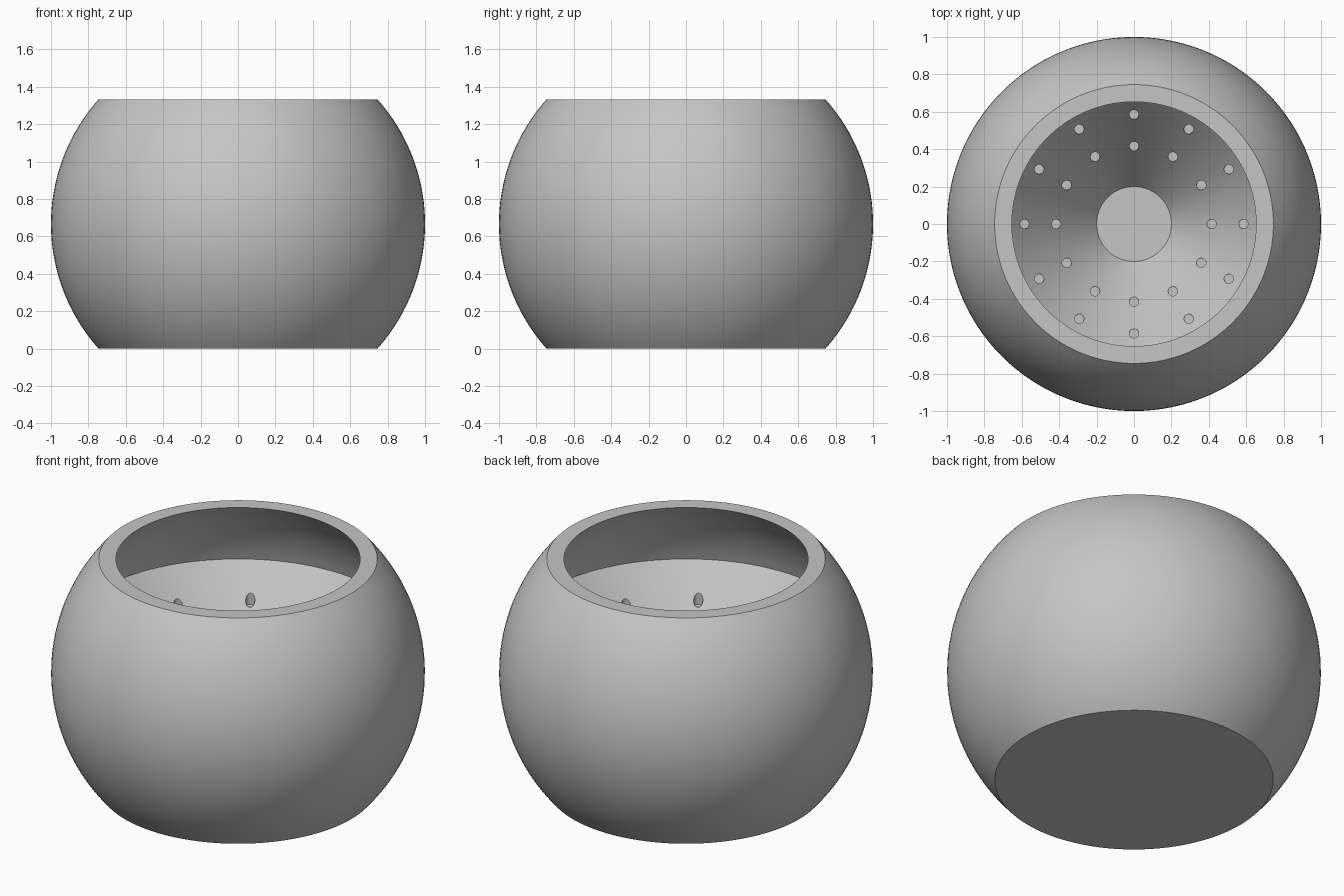
import bpy, bmesh
from math import pi, sin, cos, asin, sqrt
from mathutils import Matrix, Vector

if "Cube" in bpy.data.objects:
    bpy.data.objects.remove(bpy.data.objects["Cube"], do_unlink=True)

OUTER, INNER = 1.0, 14 / 15      # radii of the spherical shell
HALF = 2 / 3                     # half height, also the sphere's centre height
FLOOR_R, FLOOR_Z = 0.2, 0.067    # flat disc in the middle of the funnel
LEDGE_H = 0.248                  # funnel meets the shell this far above centre
LEDGE_R = sqrt(INNER**2 - LEDGE_H**2)
SLOPE = (HALF + LEDGE_H - FLOOR_Z) / (LEDGE_R - FLOOR_R)
HOLE_R = 0.025

grey = bpy.data.materials.new("plain grey")
grey.use_nodes = True
colour = (0.56, 0.56, 0.56, 1)
grey.diffuse_color = colour
grey.node_tree.nodes["Principled BSDF"].inputs["Base Color"].default_value = colour


def arc(radius, h0, h1, steps):
    """Sphere profile points between two heights measured from the centre."""
    a, b = asin(h0 / radius), asin(h1 / radius)
    angles = [a + (b - a) * i / steps for i in range(steps + 1)]
    return [(radius * cos(t), HALF + radius * sin(t)) for t in angles]


def add_object(name, bm):
    bmesh.ops.recalc_face_normals(bm, faces=bm.faces)
    mesh = bpy.data.meshes.new(name)
    bm.to_mesh(mesh)
    bm.free()
    mesh.materials.append(grey)
    obj = bpy.data.objects.new(name, mesh)
    bpy.context.collection.objects.link(obj)
    return obj


# Truncated sphere bowl with a funnel inside, turned from one profile
profile = [(0, 0)] + arc(OUTER, -HALF, HALF, 40) + arc(INNER, HALF, LEDGE_H, 14)
profile += [(FLOOR_R, FLOOR_Z), (0, FLOOR_Z)]
bm = bmesh.new()
verts = [bm.verts.new((r, 0, z)) for r, z in profile]
edges = [bm.edges.new(pair) for pair in zip(verts, verts[1:])]
bmesh.ops.spin(bm, geom=verts + edges, cent=(0, 0, 0), axis=(0, 0, 1),
               angle=2 * pi, steps=120)
bmesh.ops.remove_doubles(bm, verts=bm.verts, dist=1e-5)
bowl = add_object("bowl", bm)

# Three rings of flat-bottomed vertical holes in the funnel
bm = bmesh.new()
for ring_r in (0.415, 0.585, 0.755):
    z = FLOOR_Z + SLOPE * (ring_r - FLOOR_R)
    bottom, top = z - SLOPE * HOLE_R - 0.005, z + 0.06
    for i in range(12):
        spot = Matrix.Rotation(i * pi / 6, 4, "Z") @ Vector((ring_r, 0, (bottom + top) / 2))
        bmesh.ops.create_cone(bm, cap_ends=True, segments=24, radius1=HOLE_R,
                              radius2=HOLE_R, depth=top - bottom,
                              matrix=Matrix.Translation(spot))
cutter = add_object("hole_cutter", bm)
cutter.hide_render = True

cut = bowl.modifiers.new("holes", "BOOLEAN")
cut.operation = "DIFFERENCE"
cut.solver = "EXACT"
cut.object = cutter
bpy.ops.object.select_all(action="DESELECT")
bpy.context.view_layer.objects.active = bowl
bowl.select_set(True)
bpy.ops.object.modifier_apply(modifier=cut.name)
bpy.data.objects.remove(cutter, do_unlink=True)
bpy.ops.object.shade_smooth_by_angle(angle=pi / 6)
